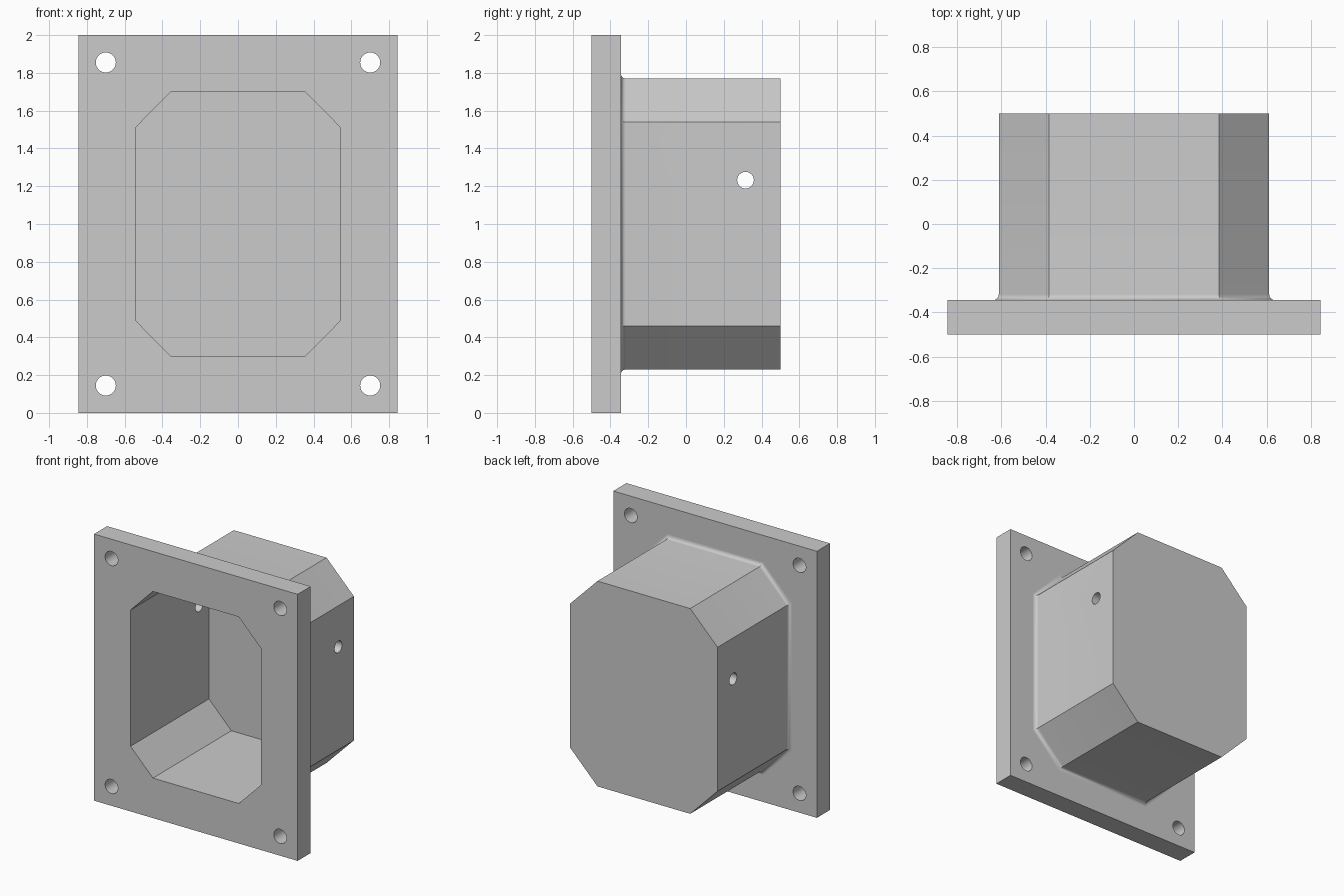
import bpy
import bmesh
from math import sin, cos, tan, pi, radians
from mathutils import Matrix

if "Cube" in bpy.data.objects:
    bpy.data.objects.remove(bpy.data.objects["Cube"])

BACK, FRONT, PLATE_BACK = 0.5, -0.5, -0.345
WALL, FILLET = 0.07, 0.027

grey = bpy.data.materials.new("plain grey")
grey.use_nodes = True
grey.diffuse_color = (0.6, 0.6, 0.6, 1)
grey.node_tree.nodes["Principled BSDF"].inputs["Base Color"].default_value = grey.diffuse_color


def make_object(name, bm):
    bmesh.ops.recalc_face_normals(bm, faces=bm.faces)
    mesh = bpy.data.meshes.new(name)
    bm.to_mesh(mesh)
    bm.free()
    mesh.materials.append(grey)
    obj = bpy.data.objects.new(name, mesh)
    bpy.context.collection.objects.link(obj)
    return obj


def box(name, size, centre):
    bm = bmesh.new()
    bmesh.ops.create_cube(bm, size=1, matrix=Matrix.Translation(centre) @ Matrix.Diagonal((*size, 1)))
    return make_object(name, bm)


def octagon(offset):
    """Chamfered rectangle in x and z, grown evenly by the offset."""
    w, h = 0.612 + offset, 0.77 + offset
    slide = offset * tan(pi / 8)
    cw, ch = 0.385 + slide, 0.54 + slide
    return [(w, -ch), (w, ch), (cw, h), (-cw, h), (-w, ch), (-w, -ch), (-cw, -h), (cw, -h)]


def loft(name, rows, smooth_rows=()):
    """Skin octagons given as (y, offset) rows and cap both ends."""
    bm = bmesh.new()
    rings = [[bm.verts.new((x, y, 1 + z)) for x, z in octagon(off)] for y, off in rows]
    for i, (a, b) in enumerate(zip(rings, rings[1:])):
        for k in range(8):
            n = (k + 1) % 8
            bm.faces.new((a[k], a[n], b[n], b[k])).smooth = i in smooth_rows
    bm.faces.new(rings[0])
    bm.faces.new(rings[-1])
    return make_object(name, bm)


def drill(name, radius, length, centre, axis):
    bm = bmesh.new()
    turn = Matrix.Rotation(pi / 2, 4, axis)
    bmesh.ops.create_cone(bm, cap_ends=True, segments=40, radius1=radius, radius2=radius,
                          depth=length, matrix=Matrix.Translation(centre) @ turn)
    for f in bm.faces:
        f.smooth = len(f.verts) == 4
    return make_object(name, bm)


def combine(target, tool, operation):
    """Apply a boolean and discard the tool."""
    mod = target.modifiers.new("boolean", "BOOLEAN")
    mod.operation, mod.object, mod.solver = operation, tool, "EXACT"
    bpy.context.view_layer.update()
    result = target.evaluated_get(bpy.context.evaluated_depsgraph_get())
    mesh = bpy.data.meshes.new_from_object(result)
    target.modifiers.clear()
    target.data = mesh
    bpy.data.objects.remove(tool)


# Mounting plate
thick = PLATE_BACK - FRONT
housing = box("flanged_housing", (1.69, thick, 2), (0, FRONT + thick / 2, 1))

# Chamfered box, with a concave fillet where it meets the plate
steps = 8
arc = [(PLATE_BACK + FILLET * (1 - cos(t)), FILLET * (1 - sin(t)))
       for t in (i * pi / 2 / steps for i in range(steps + 1))]
body = loft("body", [(PLATE_BACK - 0.05, FILLET)] + arc + [(BACK, 0)], range(1, steps + 1))
combine(housing, body, "UNION")

# Open cavity from the front
combine(housing, loft("cavity", [(FRONT - 0.1, -WALL), (BACK - WALL, -WALL)]), "DIFFERENCE")

# Four mounting holes and one cross hole through both side walls
for sx in (-1, 1):
    for sz in (-1, 1):
        hole = drill("mounting_hole", 0.053, 0.5, (0.7 * sx, FRONT, 1 + 0.855 * sz), "X")
        combine(housing, hole, "DIFFERENCE")
combine(housing, drill("cross_hole", 0.044, 2, (0, 0.315, 1.232), "Y"), "DIFFERENCE")

housing.data.set_sharp_from_angle(angle=radians(30))
